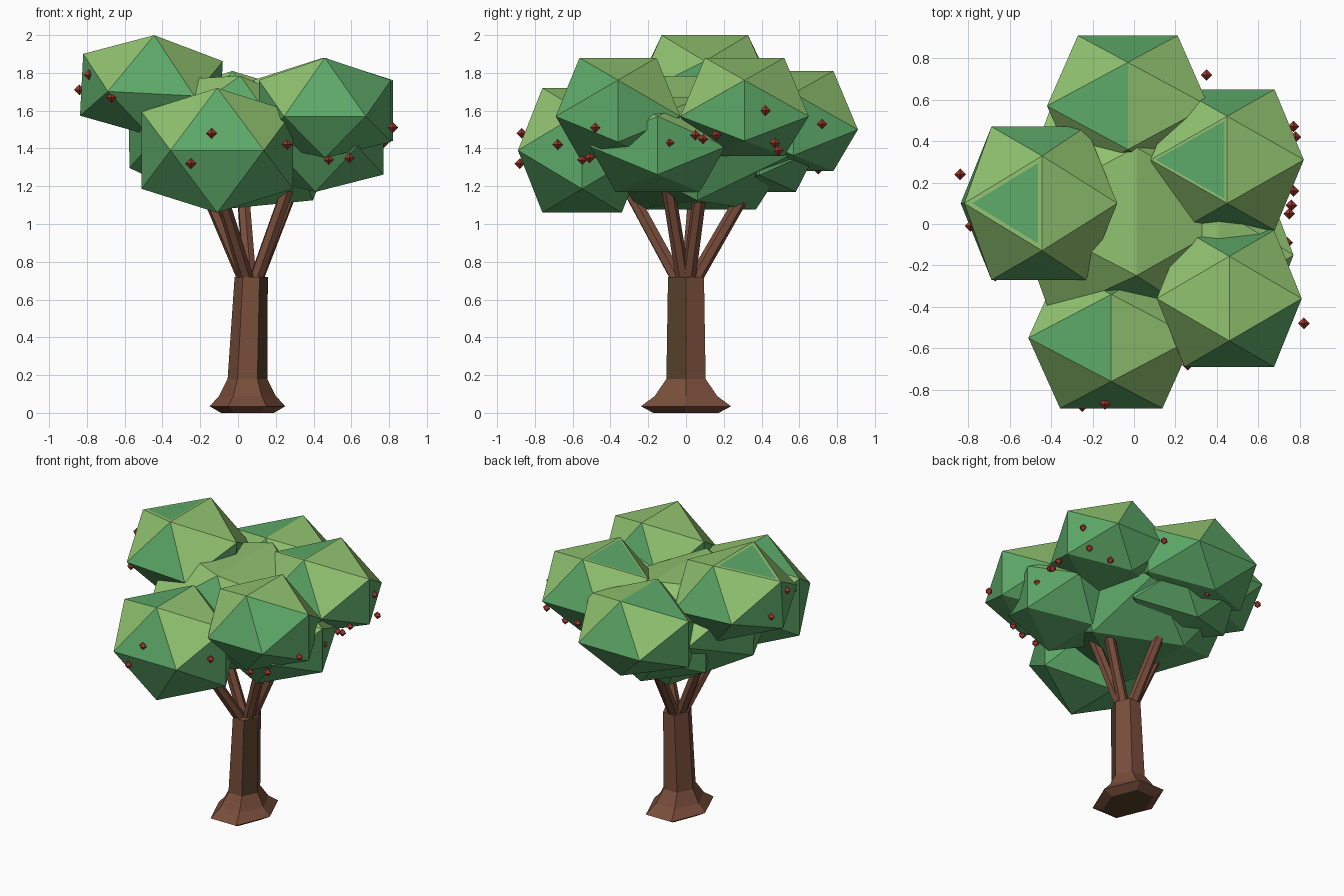
import bpy, bmesh, math
from mathutils import Vector, Matrix

old = bpy.data.objects.get("Cube")
if old:
    bpy.data.objects.remove(old, do_unlink=True)


def material(name, rgb):
    m = bpy.data.materials.new(name)
    m.use_nodes = True
    m.diffuse_color = (*rgb, 1)
    bsdf = next(n for n in m.node_tree.nodes if n.type == 'BSDF_PRINCIPLED')
    bsdf.inputs["Base Color"].default_value = (*rgb, 1)
    return m


side_green = material("leaf green", (0.11, 0.40, 0.14))
top_green = material("light leaf green", (0.28, 0.54, 0.16))
bark = material("bark brown", (0.19, 0.075, 0.043))
dark_bark = material("dark bark brown", (0.095, 0.052, 0.024))
red = material("fruit red", (0.36, 0.04, 0.028))


def finish(bm, name, materials):
    bmesh.ops.recalc_face_normals(bm, faces=bm.faces)
    mesh = bpy.data.meshes.new(name)
    bm.to_mesh(mesh)
    bm.free()
    for m in materials:
        mesh.materials.append(m)
    obj = bpy.data.objects.new(name, mesh)
    bpy.context.collection.objects.link(obj)
    return obj


LEFT = Vector((-0.4, 0, 0.9))
FRONT_RIGHT = Vector((0.58, -0.58, 0.58))


# Leaf clumps: flat-faced icosahedra with one edge along the top;
# drop is the depth below the centre, taper narrows the underside
def leaf_clump(name, center, half_size, drop, taper=1, roll=0, panel=None, inset=0):
    bm = bmesh.new()
    g = 2 / (1 + math.sqrt(5))
    for a in (-g, g):
        for b in (-1, 1):
            for corner in ((0, a, b), (a, b, 0), (b, 0, a)):
                bm.verts.new(corner)
    bmesh.ops.convex_hull(bm, input=bm.verts)
    bmesh.ops.scale(bm, vec=half_size, verts=bm.verts)
    for v in bm.verts:
        if v.co.z < -0.01:
            v.co.x *= taper
            v.co.z *= drop / half_size[2]
    bmesh.ops.rotate(bm, matrix=Matrix.Rotation(math.radians(roll), 3, 'Y'), verts=bm.verts)
    bmesh.ops.translate(bm, vec=center, verts=bm.verts)
    bmesh.ops.recalc_face_normals(bm, faces=bm.faces)
    # Upward faces are the lighter green
    for f in bm.faces:
        f.material_index = int(f.normal.z > 0.5)
    # One upper panel of some clumps is the deeper green, whole or inset
    if panel:
        face = max(bm.faces, key=lambda f: f.normal.dot(panel))
        if inset:
            bmesh.ops.inset_region(bm, faces=[face], thickness=inset)
        face.material_index = 0
    finish(bm, name, (side_green, top_green))


leaf_clump("leaves_upper_right", (-0.46, 0.1, 1.69), (0.37, 0.37, 0.31), 0.22,
           roll=3, panel=LEFT, inset=0.04)
leaf_clump("leaves_front", (-0.11, -0.55, 1.39), (0.40, 0.34, 0.33), 0.33, panel=LEFT)
leaf_clump("leaves_front_left", (0.46, -0.36, 1.57), (0.35, 0.33, 0.31), 0.22,
           panel=FRONT_RIGHT)
leaf_clump("leaves_back_left", (0.45, 0.31, 1.57), (0.37, 0.34, 0.31), 0.21,
           panel=LEFT, inset=0.025)
leaf_clump("leaves_back", (-0.03, 0.57, 1.5), (0.39, 0.34, 0.31), 0.22, panel=LEFT)
leaf_clump("leaves_centre", (-0.05, 0.06, 1.43), (0.58, 0.5, 0.36), 0.36, taper=0.85, roll=10)
leaf_clump("leaves_lower_left", (0.41, -0.15, 1.41), (0.36, 0.36, 0.26), 0.24)
leaf_clump("leaves_lower_back", (-0.05, 0.39, 1.4), (0.38, 0.31, 0.25), 0.23)

# Trunk: six-sided stack of rings, flared at the root
bm = bmesh.new()
rings = []
for z, cx, rx, ry in ((0, 0.05, 0.14, 0.2), (0.035, 0.05, 0.2, 0.275), (0.09, 0.05, 0.15, 0.19),
                      (0.18, 0.05, 0.105, 0.12), (0.72, 0.07, 0.088, 0.11)):
    ring = []
    for i in range(6):
        a = math.radians(60 * i)
        ring.append(bm.verts.new((cx + rx * math.cos(a), ry * math.sin(a), z)))
    rings.append(ring)
for low, high in zip(rings, rings[1:]):
    for i in range(6):
        j = (i + 1) % 6
        f = bm.faces.new((low[i], low[j], high[j], high[i]))
        # The panel facing front left is darker bark
        f.material_index = int(i == 5 and low is rings[3])
bm.faces.new(rings[0]).material_index = 1
bm.faces.new(rings[-1])
finish(bm, "trunk", (bark, dark_bark))


# Branches: tapered prisms fanning out from the trunk top
def branch(name, end):
    start = Vector((0.06 + 0.1 * end[0], 0.12 * end[1], 0.7))
    axis = Vector(end) - start
    bm = bmesh.new()
    bmesh.ops.create_cone(bm, cap_ends=True, segments=6, radius1=0.038,
                          radius2=0.034, depth=axis.length)
    turn = axis.to_track_quat('Z', 'Y').to_matrix().to_4x4()
    bm.transform(Matrix.Translation(start + axis / 2) @ turn)
    finish(bm, name, (bark,))


for i, end in enumerate(((-0.22, 0.06, 1.3), (-0.12, -0.34, 1.25), (0.35, 0.1, 1.35),
                         (0.02, 0.36, 1.25), (0.32, -0.12, 1.35))):
    branch(f"branch_{i + 1}", end)

# Fruit: little octahedra around the crown
fruit_spots = (
    (-.14, -.87, 1.48), (-.25, -.88, 1.32), (.26, -.68, 1.42), (.82, -.48, 1.51),
    (.59, -.51, 1.35), (.48, -.55, 1.34), (.74, -.09, 1.43), (.75, .05, 1.47),
    (.76, .09, 1.45), (.77, .16, 1.47), (.77, .47, 1.43), (.78, .42, 1.6),
    (.61, .49, 1.39), (.35, .72, 1.53), (-.03, .7, 1.29), (-.84, .24, 1.71),
    (-.79, -.01, 1.79), (-.67, -.25, 1.67))
for i, spot in enumerate(fruit_spots):
    bm = bmesh.new()
    for axis in range(3):
        for side in (-1, 1):
            v = Vector(spot)
            v[axis] += side * 0.028
            bm.verts.new(v)
    bmesh.ops.convex_hull(bm, input=bm.verts)
    finish(bm, f"fruit_{i + 1}", (red,))
